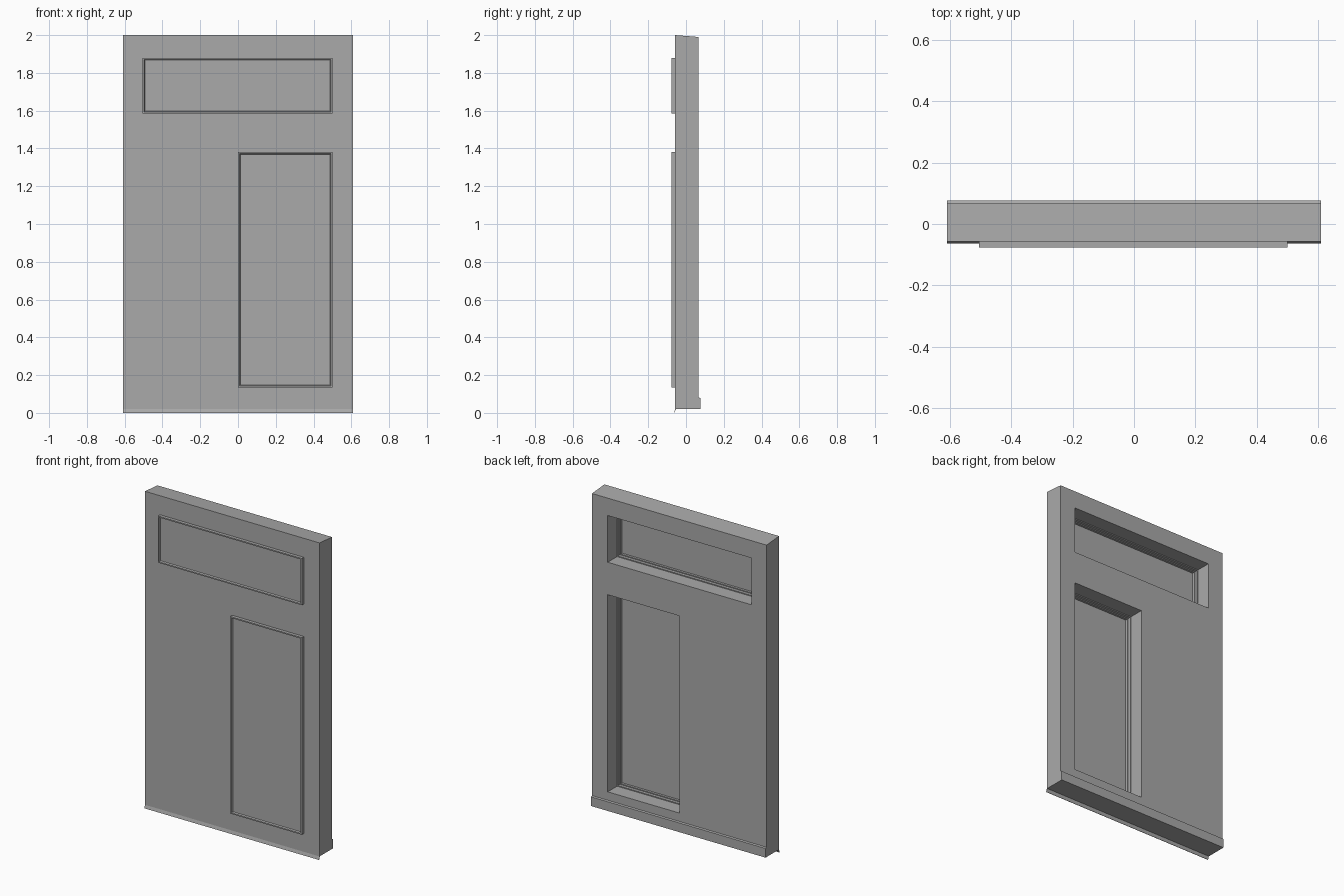
import bpy, bmesh

cube = bpy.data.objects.get("Cube")
if cube:
    bpy.data.objects.remove(cube, do_unlink=True)

grey = bpy.data.materials.new("plain grey")
grey.use_nodes = True
colour = (0.4, 0.4, 0.4, 1)
grey.diffuse_color = colour
grey.node_tree.nodes["Principled BSDF"].inputs["Base Color"].default_value = colour

HALF = 0.61
FRONT, BACK = -0.057, 0.067
# openings: left, right, bottom, top
OPENINGS = {"upper_window": (-0.505, 0.5, 1.585, 1.88),
            "lower_window": (0.0, 0.5, 0.135, 1.38)}


def finish(name, bm):
    bmesh.ops.recalc_face_normals(bm, faces=bm.faces)
    mesh = bpy.data.meshes.new(name)
    bm.to_mesh(mesh)
    bm.free()
    mesh.materials.append(grey)
    obj = bpy.data.objects.new(name, mesh)
    bpy.context.collection.objects.link(obj)
    return obj


def extrude_profile(name, points):
    """Extrude a closed (y, z) profile across the full width."""
    bm = bmesh.new()
    face = bm.faces.new([bm.verts.new((-HALF, y, z)) for y, z in points])
    new = bmesh.ops.extrude_face_region(bm, geom=[face])["geom"]
    bmesh.ops.translate(bm, vec=(2 * HALF, 0, 0),
                        verts=[v for v in new if isinstance(v, bmesh.types.BMVert)])
    return finish(name, bm)


def box(name, x0, x1, y0, y1, z0, z1):
    bm = bmesh.new()
    bmesh.ops.create_cube(bm, size=1)
    for v in bm.verts:
        v.co = ((x0, x1)[v.co.x > 0], (y0, y1)[v.co.y > 0], (z0, z1)[v.co.z > 0])
    return finish(name, bm)


def frame(name, opening, profile):
    """Sweep a closed (inset, y) profile around a rectangular opening."""
    x0, x1, z0, z1 = opening
    bm = bmesh.new()
    rings = [[bm.verts.new(c) for c in ((x0 + d, y, z0 + d), (x1 - d, y, z0 + d),
                                        (x1 - d, y, z1 - d), (x0 + d, y, z1 - d))]
             for d, y in profile]
    for a, b in zip(rings, rings[1:] + rings[:1]):
        for i in range(4):
            j = (i + 1) % 4
            bm.faces.new((a[i], a[j], b[j], b[i]))
    return finish(name, bm)


# wall slab with sloped top and a wider foot at the back
wall = extrude_profile("wall_panel", [(FRONT, 0.02), (0.077, 0.02), (0.077, 0.078),
                                      (BACK, 0.082), (BACK, 1.99), (FRONT, 2.0)])

# thin drip lip under the front edge
extrude_profile("drip_lip", [(FRONT, 0.02), (-0.063, 0), (-0.061, 0), (-0.054, 0.02)])

# cut the window openings through the slab
cutters = []
for name, (x0, x1, z0, z1) in OPENINGS.items():
    cutter = box(name + "_cutter", x0, x1, -0.2, 0.2, z0, z1)
    cutter.hide_render = True
    cutters.append(cutter)
    cut = wall.modifiers.new(name, "BOOLEAN")
    cut.operation = "DIFFERENCE"
    cut.solver = "EXACT"
    cut.object = cutter
bpy.context.view_layer.update()
wall_eval = wall.evaluated_get(bpy.context.evaluated_depsgraph_get())
cut_mesh = bpy.data.meshes.new_from_object(wall_eval)
wall.modifiers.clear()
wall.data = cut_mesh
for cutter in cutters:
    bpy.data.objects.remove(cutter, do_unlink=True)

# stepped frames standing proud of the front, each holding a pane
for name, opening in OPENINGS.items():
    frame(name + "_frame", opening,
          [(0, -0.077), (0.008, -0.077), (0.012, -0.068), (0.012, -0.045),
           (0.006, -0.045), (0.006, -0.026), (0, -0.026)])
    x0, x1, z0, z1 = opening
    box(name + "_pane", x0 + 0.01, x1 - 0.01, -0.068, -0.06, z0 + 0.01, z1 - 0.01)
